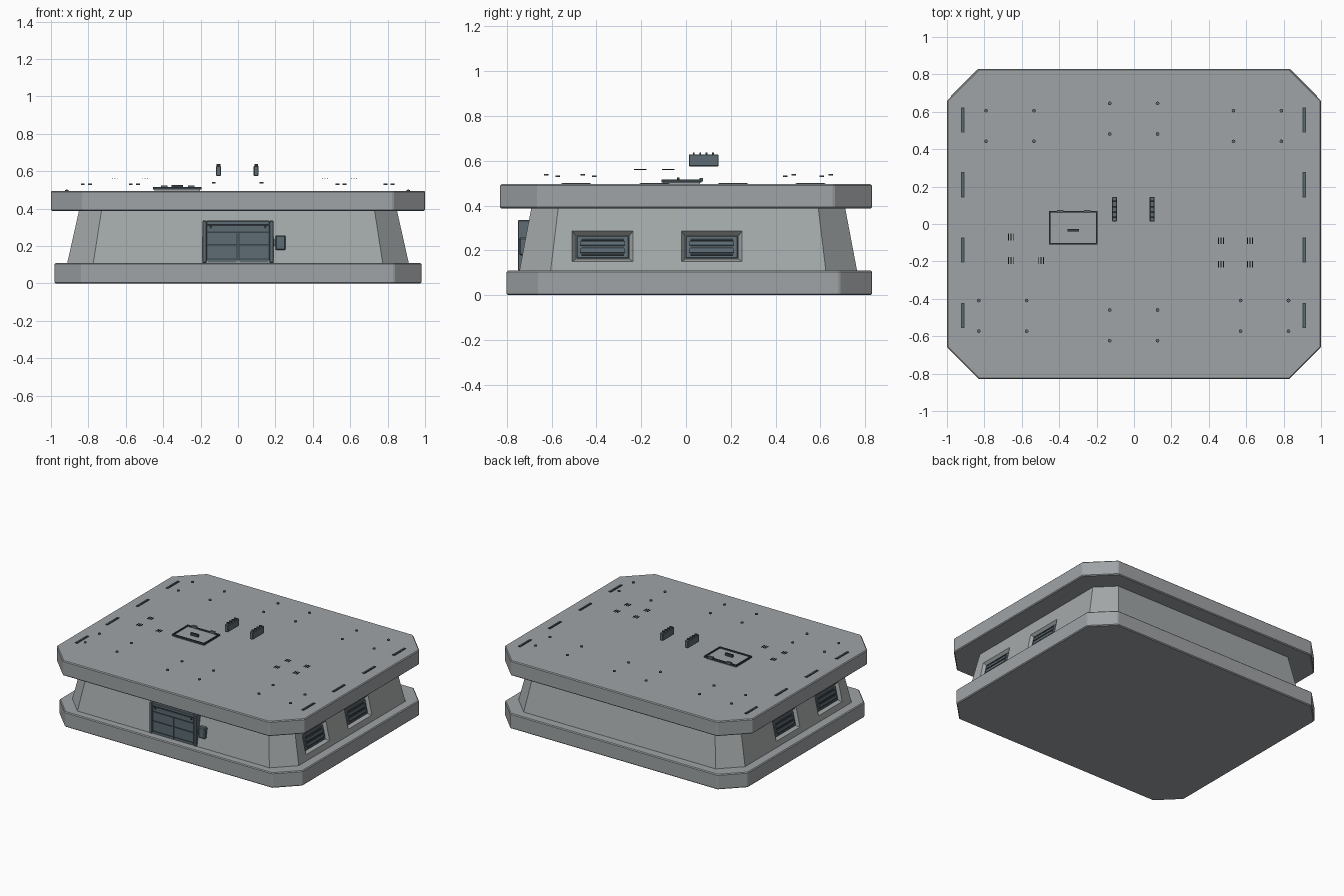
import bpy, bmesh, math
from mathutils import Matrix, Vector

if "Cube" in bpy.data.objects:
    bpy.data.objects.remove(bpy.data.objects["Cube"])


def material(name, rgb):
    m = bpy.data.materials.new(name)
    m.diffuse_color = (*rgb, 1)
    m.use_nodes = True
    m.node_tree.nodes["Principled BSDF"].inputs["Base Color"].default_value = m.diffuse_color
    return m


GREY = material("concrete grey", (0.35, 0.37, 0.38))
WALL = material("wall grey", (0.37, 0.395, 0.395))
STEEL = material("blue steel", (0.11, 0.148, 0.172))
DARK = material("dark steel", (0.04, 0.052, 0.06))


def finish(name, bm, mat, bevel=0):
    bmesh.ops.recalc_face_normals(bm, faces=bm.faces)
    me = bpy.data.meshes.new(name)
    bm.to_mesh(me)
    bm.free()
    me.materials.append(mat)
    ob = bpy.data.objects.new(name, me)
    bpy.context.collection.objects.link(ob)
    if bevel:
        mod = ob.modifiers.new("bevel", 'BEVEL')
        mod.width = bevel
        mod.segments = 1
    return ob


def add_box(bm, lo, hi, matrix=Matrix()):
    lo, hi = Vector(lo), Vector(hi)
    size = hi - lo
    bmesh.ops.create_cube(bm, size=1, matrix=matrix @ Matrix.Translation((lo + hi) / 2)
                          @ Matrix.Diagonal((*size, 1)))


def boxes(name, mat, spans, matrix=Matrix(), bevel=0):
    bm = bmesh.new()
    for lo, hi in spans:
        add_box(bm, lo, hi, matrix)
    return finish(name, bm, mat, bevel)


def loft(bm, rings):
    """Skin equal-length rings of points and cap both ends."""
    vs = [[bm.verts.new(p) for p in r] for r in rings]
    n = len(vs[0])
    for a, b in zip(vs, vs[1:]):
        for i in range(n):
            bm.faces.new((a[i], a[(i + 1) % n], b[(i + 1) % n], b[i]))
    bm.faces.new(vs[0][::-1])
    bm.faces.new(vs[-1])


def octagon(hx, hy, c, z, y0=0):
    q = [(hx, hy - c), (hx - c, hy), (-hx + c, hy), (-hx, hy - c),
         (-hx, -hy + c), (-hx + c, -hy), (hx - c, -hy), (hx, -hy + c)]
    return [(x, y + y0, z) for x, y in q]


# Main body: foundation slab, sloping walls, roof slab
def slab(name, mat, lower, upper, bevel=0):
    bm = bmesh.new()
    loft(bm, [lower, upper])
    return finish(name, bm, mat, bevel)


slab("foundation", GREY, octagon(.98, .815, .145, 0, .015), octagon(.98, .815, .145, .11, .015), .006)
walls = slab("walls", WALL, octagon(.915, .755, .14, .10, .01), octagon(.85, .70, .12, .39, .01))
slab("roof", GREY, octagon(1, .83, .17, .387), octagon(1, .83, .17, .495), .006)

# Side vents: tapered recess, louvre panel and slats, on both side walls
tilt = math.atan2(.065, .29)
cut = bmesh.new()
for s, side in ((1, "right"), (-1, "left")):
    for yc, pos in ((-.372, "front"), (.115, "back")):
        m = (Matrix.Scale(s, 4, (1, 0, 0)) @ Matrix.Translation((.889, yc, .218))
             @ Matrix.Rotation(-tilt, 4, 'Y'))
        rings = []
        for x, hy, hz in ((.02, .150, .083), (-.025, .119, .053)):
            rings.append([m @ Vector((x, a * hy, b * hz))
                          for a, b in ((-1, -1), (1, -1), (1, 1), (-1, 1))])
        loft(cut, rings)
        boxes(f"{side}_{pos}_vent_panel", STEEL, [((-.03, -.117, -.051), (-.014, .117, .051))], m, .004)
        boxes(f"{side}_{pos}_vent_slats", DARK,
              [((-.016, -.095, z - .004), (-.009, .095, z + .004)) for z in (-.034, -.003, .034)], m)
        boxes(f"{side}_{pos}_vent_louvres", STEEL,
              [((-.016, -.1, z - .009), (-.007, .1, z + .009)) for z in (-.018, .016)], m)
cutter = finish("vent_cutter", cut, WALL)
cutter.hide_render = True
cutter.hide_viewport = True
mod = walls.modifiers.new("vent recesses", 'BOOLEAN')
mod.operation = 'DIFFERENCE'
mod.solver = 'EXACT'
mod.object = cutter

# Front door: frame, panels, seams, lintel bolts, control box
boxes("door_frame", STEEL, [((-.19, -.75, .11), (-.168, -.685, .335)),
                            ((.168, -.75, .11), (.19, -.685, .335)),
                            ((-.168, -.75, .313), (.168, -.685, .335))], bevel=.003)
boxes("door_backing", DARK, [((-.168, -.741, .11), (.168, -.69, .313))])
panels = [((x, -.746, z0), (x + .156, -.735, z1)) for x in (-.163, .007)
          for z0, z1 in ((.112, .128), (.134, .202), (.210, .270))]
boxes("door_panels", STEEL, panels + [((-.163, -.747, .278), (.163, -.735, .308)),
                                      ((-.004, -.747, .112), (.004, -.735, .272))])
boxes("door_lintel_bolts", DARK, [((x - .007, -.75, .293), (x + .007, -.745, .307)) for x in (-.145, .145)])
boxes("control_box", STEEL, [((.20, -.745, .178), (.255, -.69, .257))], bevel=.006)
boxes("control_box_bracket", STEEL, [((.188, -.735, .20), (.202, -.70, .235))])

# Roof hatch: thin frame, hinges and handle
boxes("hatch_frame", DARK, [((-.455, -.11, .503), (-.195, -.102, .515)),
                            ((-.455, .062, .503), (-.195, .07, .515)),
                            ((-.455, -.102, .503), (-.447, .062, .515)),
                            ((-.203, -.102, .503), (-.195, .062, .515))])
boxes("hatch_panel", GREY, [((-.447, -.102, .494), (-.203, .062, .506))])
boxes("hatch_hinges", STEEL, [((x - .018, .06, .508), (x + .018, .075, .523)) for x in (-.395, -.25)])
boxes("hatch_handle", DARK, [((-.355, -.040, .505), (-.295, -.028, .525))])

# Raised roof connector blocks with studs
for x, side in ((-.104, "left"), (.097, "right")):
    boxes(f"{side}_connector", STEEL, [((x - .013, .013, .575), (x + .013, .145, .628))], bevel=.003)
    boxes(f"{side}_connector_studs", DARK, [((x - .01, y - .004, .625), (x + .01, y + .004, .637))
                                            for y in (.035, .064, .092, .121)])

# Roof edge slots
spans, strips = [], []
for x in (-.915, .91):
    for y in (.555, .21, -.14, -.49):
        spans.append(((x - .009, y - .067, .49), (x + .009, y + .067, .499)))
        strips.append(((x - .004, y - .062, .49), (x + .004, y + .062, .501)))
boxes("edge_slots", DARK, spans)
boxes("edge_slot_strips", STEEL, strips)

# Small triple bars above the roof
boxes("triple_bars", DARK, [((x + d - .0025, y - .018, .558), (x + d + .0025, y + .018, .562))
                            for x, y in ((-.657, -.07), (-.657, -.195), (-.498, -.195), (.465, -.09),
                                         (.62, -.09), (.465, -.215), (.62, -.215))
                            for d in (-.014, 0, .014)])

# Bolts in groups of four
bm = bmesh.new()
for cx, cy, z in ((-.663, .524, .531), (.66, .524, .531), (-.002, .563, .537),
                  (-.702, -.491, .531), (.698, -.491, .531), (-.002, -.542, .537)):
    for sx in (-1, 1):
        for sy in (-1, 1):
            bmesh.ops.create_cone(bm, cap_ends=True, segments=8, radius1=.01, radius2=.01, depth=.008,
                                  matrix=Matrix.Translation((cx + sx * .128, cy + sy * .082, z)))
finish("roof_bolts", bm, STEEL)
